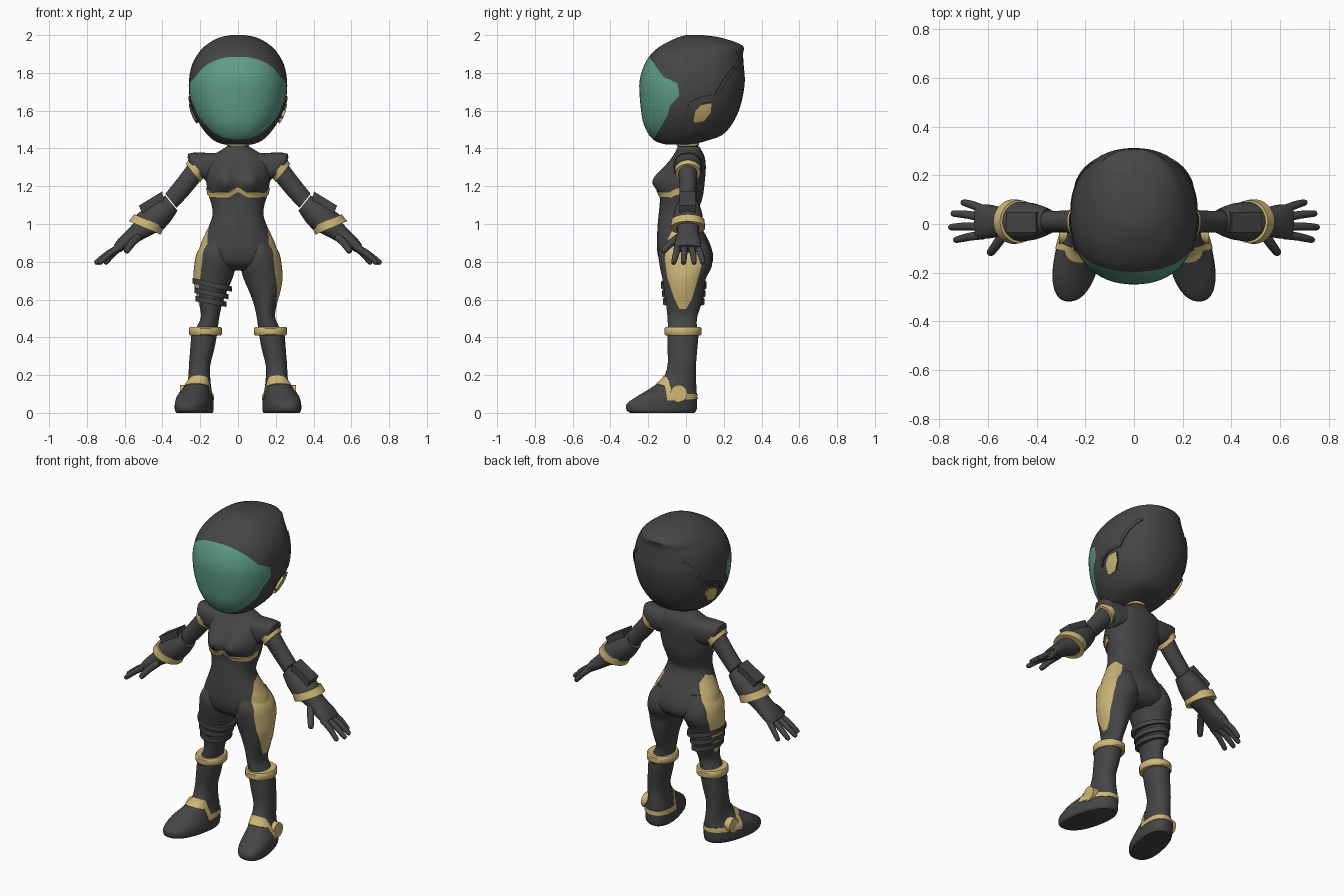
import bpy, bmesh, math
from mathutils import Vector as V

if "Cube" in bpy.data.objects:
    bpy.data.objects.remove(bpy.data.objects["Cube"])


def material(name, rgb):
    m = bpy.data.materials.new(name)
    m.diffuse_color = (*rgb, 1)
    m.use_nodes = True
    m.node_tree.nodes["Principled BSDF"].inputs["Base Color"].default_value = m.diffuse_color
    return m


MATS = [material("charcoal suit", (.06, .06, .06)),
        material("gold trim", (.62, .47, .185)),
        material("teal visor", (.11, .33, .245))]
DARK, GOLD, TEAL = 0, 1, 2


def finish(bm, ob):
    """Smooth shading with sharp edges kept, then write the mesh."""
    bm.normal_update()
    for f in bm.faces:
        f.smooth = True
    for e in bm.edges:
        e.smooth = len(e.link_faces) == 2 and e.calc_face_angle(0) < math.radians(42)
    bm.to_mesh(ob.data)
    bm.free()


def new_object(name, bm, mat, mirror):
    me = bpy.data.meshes.new(name)
    ob = bpy.data.objects.new(name, me)
    bpy.context.collection.objects.link(ob)
    for m in MATS:
        me.materials.append(m)
    bmesh.ops.recalc_face_normals(bm, faces=bm.faces[:])
    for f in bm.faces:
        f.material_index = mat
    finish(bm, ob)
    if mirror:
        ob.modifiers.new("Mirror", 'MIRROR').use_mirror_merge = False
    return ob


def loft(name, rings, mat=DARK, p=2.0, n=32, sub=4, mirror=False, deform=None):
    """Skin oval rings (centre, half axis u, half axis v), eased between rings."""
    keys = [[*c, *u, *v] for c, u, v in rings]
    rows = []
    for i in range(len(keys) - 1):
        k = [keys[max(i - 1, 0)], keys[i], keys[i + 1], keys[min(i + 2, len(keys) - 1)]]
        for s in range(sub):
            t = s / sub
            rows.append([b + .5 * t * (c - a + t * (2 * a - 5 * b + 4 * c - d + t * (3 * (b - c) + d - a)))
                         for a, b, c, d in zip(*k)])
    rows.append(keys[-1])
    power = lambda w: math.copysign(abs(w) ** (2 / p), w)
    bm = bmesh.new()
    grid = []
    for r in rows:
        c, u, v = V(r[:3]), V(r[3:6]), V(r[6:])
        pts = [c + u * power(math.cos(a)) + v * power(math.sin(a))
               for a in (2 * math.pi * (j + .5) / n for j in range(n))]
        grid.append([bm.verts.new(deform(q) if deform else q) for q in pts])
    for a, b in zip(grid, grid[1:]):
        for j in range(n):
            bm.faces.new((a[j], a[(j + 1) % n], b[(j + 1) % n], b[j]))
    bm.faces.new(grid[0])
    bm.faces.new(grid[-1])
    return new_object(name, bm, mat, mirror)


def level(z, xa, xb, yf, yb, skew=0):
    """Horizontal ring from its x and y limits."""
    return (((xa + xb) / 2, (yf + yb) / 2, z), ((xb - xa) / 2, 0, 0), (skew, (yb - yf) / 2, 0))


def slant(xa, za, xb, zb, ry, cy=.01):
    """Tilted ring from its two end points in the front view."""
    return (((xa + xb) / 2, cy, (za + zb) / 2), ((xb - xa) / 2, 0, (zb - za) / 2), (0, ry, 0))


def prism(name, poly, axis, lo, hi, mat=DARK, mirror=False):
    """Extrude a side (axis 0) or front (axis 1) outline."""
    bm = bmesh.new()
    put = lambda a, b, d: (d, a, b) if axis == 0 else (a, d, b)
    ends = [[bm.verts.new(put(a, b, d)) for a, b in poly] for d in (lo, hi)]
    for e in ends:
        bm.faces.new(e)
    for i in range(len(poly)):
        j = (i + 1) % len(poly)
        bm.faces.new((ends[0][i], ends[0][j], ends[1][j], ends[1][i]))
    return new_object(name, bm, mat, mirror)


def inside(a, b, poly):
    hit = False
    for (x1, y1), (x2, y2) in zip(poly, poly[1:] + poly[:1]):
        if (y1 > b) != (y2 > b) and a < (x2 - x1) * (b - y1) / (y2 - y1) + x1:
            hit = not hit
    return hit


def panel(ob, poly, axis, mat, test, lift=0):
    """Cut an outline through the surface, colour the faces inside, optionally raise them."""
    bm = bmesh.new()
    bm.from_mesh(ob.data)
    k = 1 if axis == 0 else 0
    for (a, b), (c, d) in zip(poly, poly[1:] + poly[:1]):
        co, no = V((0, 0, b)), V((0, 0, c - a))
        co[k], no[k] = a, b - d
        bmesh.ops.bisect_plane(bm, geom=bm.verts[:] + bm.edges[:] + bm.faces[:],
                               dist=1e-5, plane_co=co, plane_no=no.normalized())
    bm.normal_update()
    faces = []
    for f in bm.faces:
        c = f.calc_center_median()
        if test(c, f.normal) and inside(c[k], c.z, poly):
            f.material_index = mat
            faces.append(f)
    if lift and faces:
        out = bmesh.ops.extrude_face_region(bm, geom=faces)
        old = [f for f in faces if f.is_valid]
        if old:
            bmesh.ops.delete(bm, geom=old, context='FACES_ONLY')
        bm.normal_update()
        verts = [g for g in out['geom'] if isinstance(g, bmesh.types.BMVert)]
        for v, n in [(v, v.normal.copy()) for v in verts]:
            v.co += n * lift
    finish(bm, ob)


# Helmet: z, half width, front, back
HELMET = [(1.42, .07, -.10, .03), (1.435, .115, -.155, .09), (1.47, .16, -.195, .19), (1.53, .205, -.225, .245),
          (1.60, .24, -.238, .28), (1.68, .258, -.246, .302), (1.76, .26, -.246, .312), (1.84, .245, -.222, .306),
          (1.90, .213, -.185, .302), (1.945, .172, -.13, .30), (1.985, .105, -.05, .19), (2.0, .035, .0, .09)]
helmet = loft("helmet", [level(z, -w, w, f, b) for z, w, f, b in HELMET], p=2.25, n=56, sub=3)
panel(helmet, [(-.3, 1.885), (-.195, 1.885), (-.12, 1.78), (-.045, 1.745), (-.035, 1.68), (-.085, 1.625),
               (-.1, 1.57), (-.175, 1.445), (-.3, 1.445)], 0, TEAL, lambda c, n: True)
side = lambda c, n: abs(n.x) > .2
panel(helmet, [(0, 1.6), (.02, 1.645), (.08, 1.675), (.15, 1.685), (.2, 1.77), (.25, 1.835),
               (.262, 1.825), (.215, 1.76), (.16, 1.67), (.08, 1.66), (.035, 1.635), (.015, 1.6)], 0, DARK, side, .007)
panel(helmet, [(.035, 1.55), (.045, 1.6), (.08, 1.635), (.135, 1.645), (.13, 1.595), (.095, 1.55), (.05, 1.54)],
      0, GOLD, side, .014)

# Neck and collar ring
loft("neck", [level(z, -.055, .055, -.045, .065) for z in (1.36, 1.46)], sub=1)
loft("collar_ring", [level(z, -.06, .06, -.05, .07) for z in (1.415, 1.435)], GOLD, sub=1)


# Torso with bust bulge: z, half width, front, back
def bust(q):
    if q.y < 0:
        dz = (q.z - 1.225) / (.055 if q.z < 1.225 else .075)
        q.y -= .055 * math.exp(-dz * dz - ((abs(q.x) - .07) / .06) ** 2)
    return q


TORSO = [(1.41, .06, -.045, .07), (1.385, .10, -.055, .085), (1.35, .16, -.075, .10), (1.30, .175, -.105, .105),
         (1.23, .17, -.13, .10), (1.15, .155, -.135, .09), (1.10, .14, -.14, .075), (1.05, .135, -.145, .06),
         (1.0, .15, -.15, .075), (.95, .173, -.153, .10), (.90, .196, -.155, .125), (.84, .21, -.15, .143),
         (.79, .19, -.13, .138), (.755, .11, -.08, .10)]
torso = loft("torso", [level(z, -w, w, f, b) for z, w, f, b in TORSO], p=2.15, n=48, deform=bust)
low = [(-.2, 1.205), (-.14, 1.14), (-.05, 1.143), (0, 1.172), (.05, 1.143), (.14, 1.14), (.2, 1.205)]
panel(torso, low + [(x, z + .027) for x, z in reversed(low)], 1, GOLD, lambda c, n: c.y < -.03, .006)

# Legs
LEG = [(.92, .04, .17, -.12, .10), (.85, .02, .217, -.145, .13), (.78, .012, .232, -.14, .138),
       (.71, .03, .236, -.125, .105), (.64, .06, .224, -.115, .095), (.57, .085, .205, -.105, .08),
       (.50, .10, .198, -.098, .058), (.42, .11, .24, -.095, .06)]
legs = loft("legs", [level(*r) for r in LEG], n=40, mirror=True)
hip = [(-.055, 1.0), (0, 1.02), (.045, .98), (.08, .89), (.085, .79), (.06, .7), (.03, .6), (0, .55),
       (-.035, .55), (-.06, .6), (-.1, .72), (-.113, .82), (-.095, .92)]
panel(torso, hip, 0, GOLD, lambda c, n: abs(c.x) > .09 and abs(n.x) > .2)
panel(legs, hip, 0, GOLD, lambda c, n: c.x > .1 and n.x > .1)

# Straps around one thigh
for i, (xa, za, xb, zb, r) in enumerate([(-.242, .70, -.03, .655, .122), (-.232, .65, -.05, .615, .115),
                                         (-.226, .605, -.06, .575, .11)]):
    loft("thigh_strap_%d" % (i + 1), [slant(xa, za + h, xb, zb + h, r, -.012) for h in (-.014, .014)], sub=1)

# Boots: z, x limits, y limits, toe-out skew
BOOT = [(0, .145, .315, -.295, .045, -.035), (.015, .138, .325, -.315, .056, -.035),
        (.05, .138, .325, -.312, .06, -.035), (.09, .14, .315, -.255, .058, -.03), (.13, .145, .285, -.19, .056, -.02),
        (.18, .147, .264, -.125, .053, -.005), (.25, .147, .26, -.098, .053, 0), (.34, .125, .253, -.098, .06, 0),
        (.43, .108, .246, -.1, .068, 0)]
boots = loft("boots", [level(*r) for r in BOOT], p=2.3, n=40, mirror=True)
panel(boots, [(-.125, .2), (-.095, .185), (-.075, .1), (.08, .1), (.08, .075), (-.1, .065), (-.112, .14),
              (-.165, .155)], 0, GOLD, lambda c, n: True, .004)
loft("boot_cuffs", [level(.41, .09, .255, -.108, .075), level(.417, .085, .26, -.115, .082),
                    level(.448, .085, .26, -.115, .082), level(.455, .09, .255, -.108, .075)],
     GOLD, sub=1, mirror=True)
prism("ankle_discs", [(-.038 + .045 * math.cos(a * math.pi / 12), .103 + .045 * math.sin(a * math.pi / 12))
                      for a in range(24)], 0, .22, .308, GOLD, True)

# Shoulders and arms
loft("shoulder_caps", [slant(.09, 1.24, .10, 1.375, .075), slant(.16, 1.225, .20, 1.378, .072),
                       slant(.18, 1.24, .264, 1.372, .066), slant(.185, 1.24, .262, 1.335, .064)],
     p=2.5, sub=2, mirror=True)
loft("sleeve_bands", [slant(.178, 1.25, .258, 1.347, .068), slant(.2, 1.222, .276, 1.318, .066)],
     GOLD, sub=1, mirror=True)
loft("upper_arms", [slant(.19, 1.24, .265, 1.315, .05), slant(.26, 1.155, .325, 1.235, .045),
                    slant(.325, 1.085, .385, 1.16, .045)], n=24, mirror=True)
loft("gauntlets", [slant(.32, 1.07, .385, 1.15, .052), slant(.36, 1.01, .45, 1.115, .073),
                   slant(.402, .965, .55, 1.04, .083)], mirror=True)
prism("gauntlet_fins", [(.385, 1.09), (.402, 1.172), (.525, 1.097), (.49, 1.02)], 1, -.035, .05, mirror=True)
loft("wrist_bands", [slant(.392, .985, .55, 1.052, .088), slant(.408, .943, .578, 1.015, .092)],
     GOLD, sub=1, mirror=True)

# Hands and fingers
loft("palms", [slant(.43, .955, .55, 1.01, .06), slant(.5, .92, .58, .975, .058), slant(.57, .88, .63, .925, .07),
               slant(.625, .85, .658, .888, .07)], p=2.4, n=24, mirror=True)


def finger(name, pts, r):
    d = (V(pts[-1]) - V(pts[0])).normalized()
    u = d.cross(V((0, 0, 1))).normalized()
    w = d.cross(u)
    rings = [(V(p), u * r * s, w * r * s) for p, s in zip(pts, (1.1, 1, .8))]
    rings.append((V(pts[-1]) + d * .01, u * r * .35, w * r * .35))
    loft(name, rings, n=12, sub=2, mirror=True)


for i, (y0, y1, x1) in enumerate([(.06, .088, .70), (.026, .043, .74), (-.012, -.013, .75), (-.045, -.065, .73)]):
    finger("finger_%d" % (i + 1), [(.62, y0, .88), ((.62 + x1) / 2, (y0 + y1) / 2 + .003, .845),
                                   (x1, y1, .797)], .017)
finger("thumb", [(.53, -.035, .93), (.565, -.085, .895), (.59, -.118, .858)], .02)
